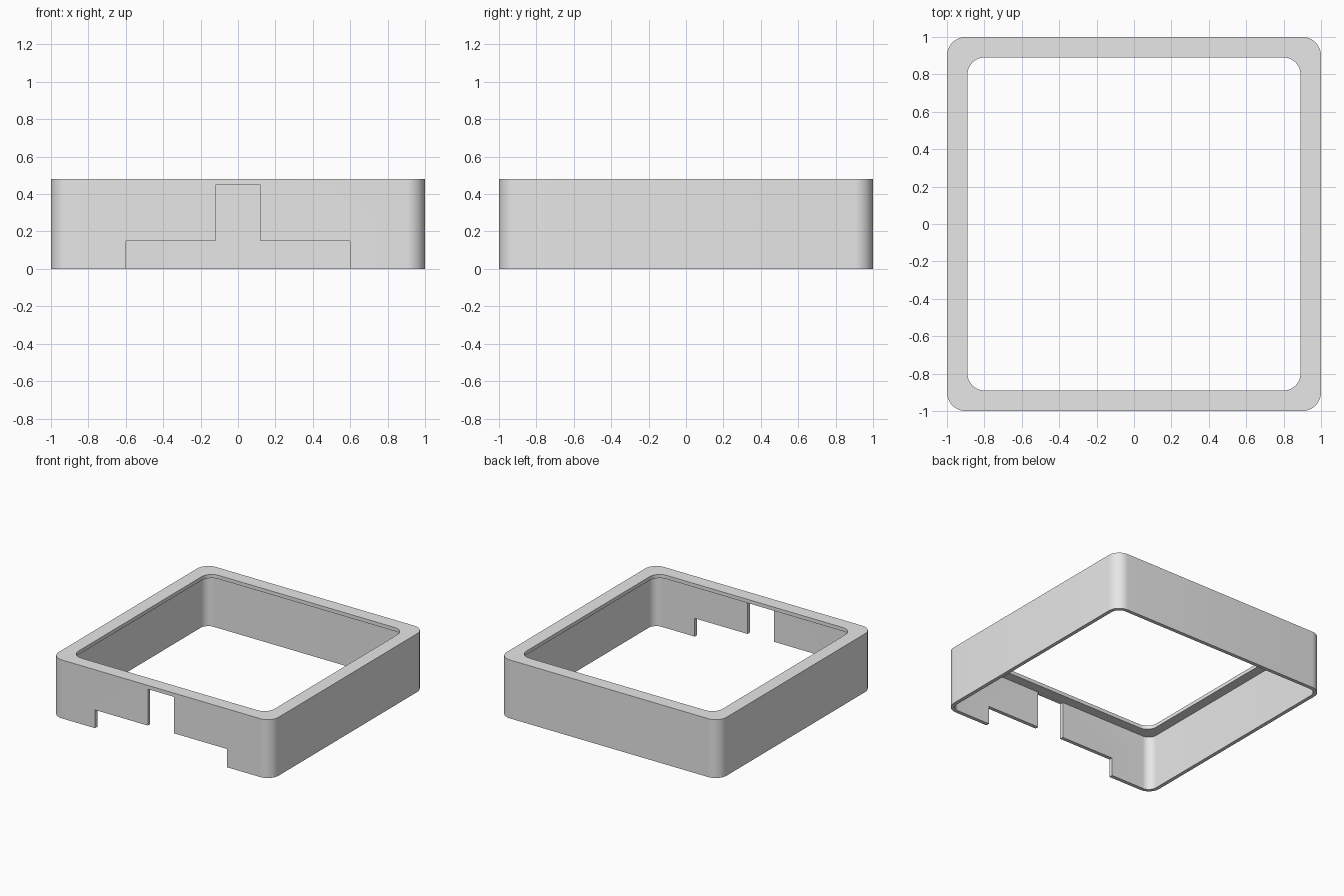
import bpy, bmesh, math

if "Cube" in bpy.data.objects:
    bpy.data.objects.remove(bpy.data.objects["Cube"])

HEIGHT, LIP_Z, SEG = 0.48, 0.45, 12

grey = bpy.data.materials.new("light_grey")
grey.diffuse_color = (0.8, 0.8, 0.8, 1)
grey.use_nodes = True
grey.node_tree.nodes["Principled BSDF"].inputs["Base Color"].default_value = grey.diffuse_color


def rounded_square(bm, half, radius, z):
    """Ring of vertices around a square with rounded corners."""
    ring = []
    for i, (sx, sy) in enumerate([(1, 1), (-1, 1), (-1, -1), (1, -1)]):
        for k in range(SEG + 1):
            a = math.pi / 2 * (i + k / SEG)
            ring.append(bm.verts.new((sx * (half - radius) + radius * math.cos(a),
                                      sy * (half - radius) + radius * math.sin(a), z)))
    return ring


def make_object(name, bm):
    bmesh.ops.recalc_face_normals(bm, faces=bm.faces)
    mesh = bpy.data.meshes.new(name)
    bm.to_mesh(mesh)
    bm.free()
    mesh.materials.append(grey)
    obj = bpy.data.objects.new(name, mesh)
    bpy.context.collection.objects.link(obj)
    return obj


# Thin wall with an inward lip at the top: (half size, corner radius, height)
section = [(1.0, 0.1, 0), (1.0, 0.1, HEIGHT), (0.89, 0.09, HEIGHT),
           (0.89, 0.09, LIP_Z), (0.97, 0.07, LIP_Z), (0.97, 0.07, 0)]
bm = bmesh.new()
rings = [rounded_square(bm, *s) for s in section]
for r, ring in enumerate(rings):
    nxt = rings[(r + 1) % len(rings)]
    for i in range(len(ring)):
        j = (i + 1) % len(ring)
        bm.faces.new((ring[i], ring[j], nxt[j], nxt[i]))
frame = make_object("bezel_frame", bm)

# Stepped notch cut through the front wall
half = [(0.6, -0.1), (0.6, 0.15), (0.12, 0.15), (0.12, LIP_Z - 0.0005)]
outline = half + [(-x, z) for x, z in reversed(half)]
bm = bmesh.new()
face = bm.faces.new([bm.verts.new((x, -1.1, z)) for x, z in outline])
ext = bmesh.ops.extrude_face_region(bm, geom=[face])
bmesh.ops.translate(bm, vec=(0, 0.2, 0),
                    verts=[v for v in ext["geom"] if isinstance(v, bmesh.types.BMVert)])
cutter = make_object("notch_cutter", bm)
cutter.hide_render = True

mod = frame.modifiers.new("notch", 'BOOLEAN')
mod.operation, mod.solver, mod.object = 'DIFFERENCE', 'EXACT', cutter
bpy.context.view_layer.objects.active = frame
frame.select_set(True)
bpy.ops.object.modifier_apply(modifier=mod.name)
bpy.data.objects.remove(cutter)

# Smooth corners, crisp edges
bpy.ops.object.shade_smooth_by_angle(angle=math.radians(30))
